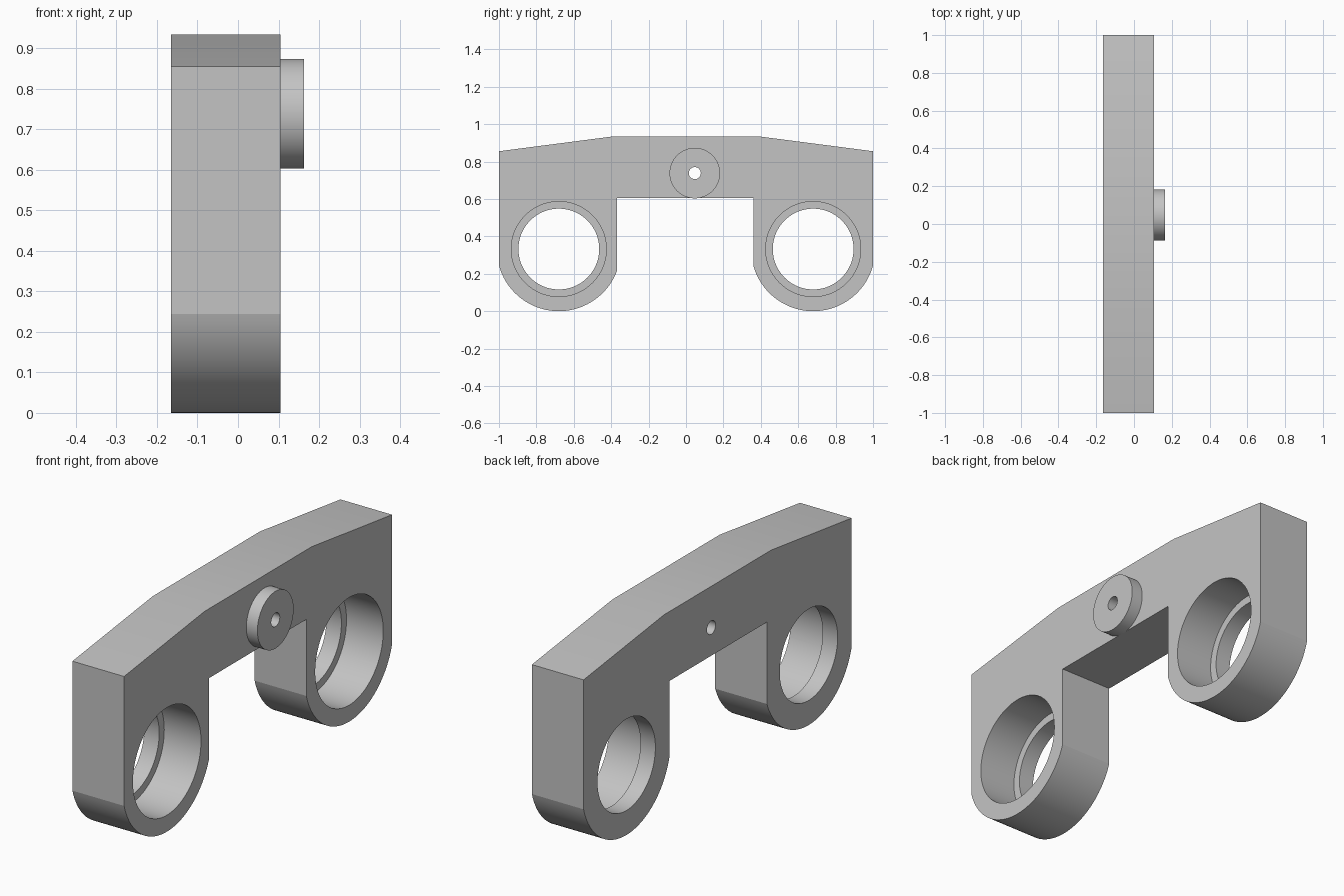
import bpy, bmesh, math

cube = bpy.data.objects.get("Cube")
if cube:
    bpy.data.objects.remove(cube, do_unlink=True)

# Main dimensions
BACK, FACE, BOSS_FACE = -0.165, 0.105, 0.163
LUG_Y, LUG_Z, LUG_R = 0.68, 0.332, 0.332
BOSS_Y, BOSS_Z = 0.047, 0.738

grey = bpy.data.materials.new("plain grey")
grey.use_nodes = True
colour = (0.55, 0.55, 0.55, 1)
grey.diffuse_color = colour
grey.node_tree.nodes["Principled BSDF"].inputs["Base Color"].default_value = colour


def prism(name, outline, x0, x1):
    """Extrude a (y, z) outline along x."""
    bm = bmesh.new()
    face = bm.faces.new([bm.verts.new((x0, y, z)) for y, z in outline])
    ext = bmesh.ops.extrude_face_region(bm, geom=[face])
    verts = [g for g in ext["geom"] if isinstance(g, bmesh.types.BMVert)]
    bmesh.ops.translate(bm, verts=verts, vec=(x1 - x0, 0, 0))
    bmesh.ops.recalc_face_normals(bm, faces=bm.faces)
    mesh = bpy.data.meshes.new(name)
    bm.to_mesh(mesh)
    bm.free()
    mesh.materials.append(grey)
    obj = bpy.data.objects.new(name, mesh)
    bpy.context.collection.objects.link(obj)
    return obj


def arc(y, z, r, start, end, steps):
    angles = [start + (end - start) * i / steps for i in range(steps + 1)]
    return [(y + r * math.cos(a), z + r * math.sin(a)) for a in angles]


def disc(name, y, z, r, x0, x1):
    return prism(name, arc(y, z, r, 0, math.tau, 96)[:-1], x0, x1)


def activate(obj):
    bpy.ops.object.select_all(action="DESELECT")
    obj.select_set(True)
    bpy.context.view_layer.objects.active = obj


def cut(obj, cutter):
    activate(obj)
    mod = obj.modifiers.new("cut", "BOOLEAN")
    mod.operation, mod.solver, mod.object = "DIFFERENCE", "EXACT", cutter
    bpy.ops.object.modifier_apply(modifier=mod.name)
    bpy.data.objects.remove(cutter, do_unlink=True)


def lug_end(y, left, right):
    """Rounded lug bottom between two upright walls."""
    a0 = -math.acos((left - y) / LUG_R)
    a1 = -math.acos((right - y) / LUG_R)
    return arc(y, LUG_Z, LUG_R, a0, a1, 48)


# Bridge-shaped body with two rounded lugs
outline = [(-0.4, 0.933), (-1, 0.855)]
outline += lug_end(-LUG_Y, -1, -0.368)
outline += [(-0.368, 0.605), (0.36, 0.605)]
outline += lug_end(LUG_Y, 0.36, 1)
outline += [(1, 0.855), (0.4, 0.933)]
body = prism("bridge_body", outline, BACK, FACE)

# Stepped bores: wide from the boss side, narrow through the rear lip
for y in (-LUG_Y, LUG_Y):
    cut(body, disc("narrow_bore", y, LUG_Z, 0.216, BACK - 0.1, FACE + 0.1))
    cut(body, disc("wide_bore", y, LUG_Z, 0.254, BACK + 0.078, FACE + 0.1))

# Round boss, with a pin hole running through boss and body
boss = disc("round_boss", BOSS_Y, BOSS_Z, 0.135, FACE, BOSS_FACE)
for part in (body, boss):
    cut(part, disc("pin_hole", BOSS_Y, BOSS_Z, 0.032, BACK - 0.1, BOSS_FACE + 0.1))
    activate(part)
    bpy.ops.object.shade_smooth_by_angle(angle=math.radians(8))
